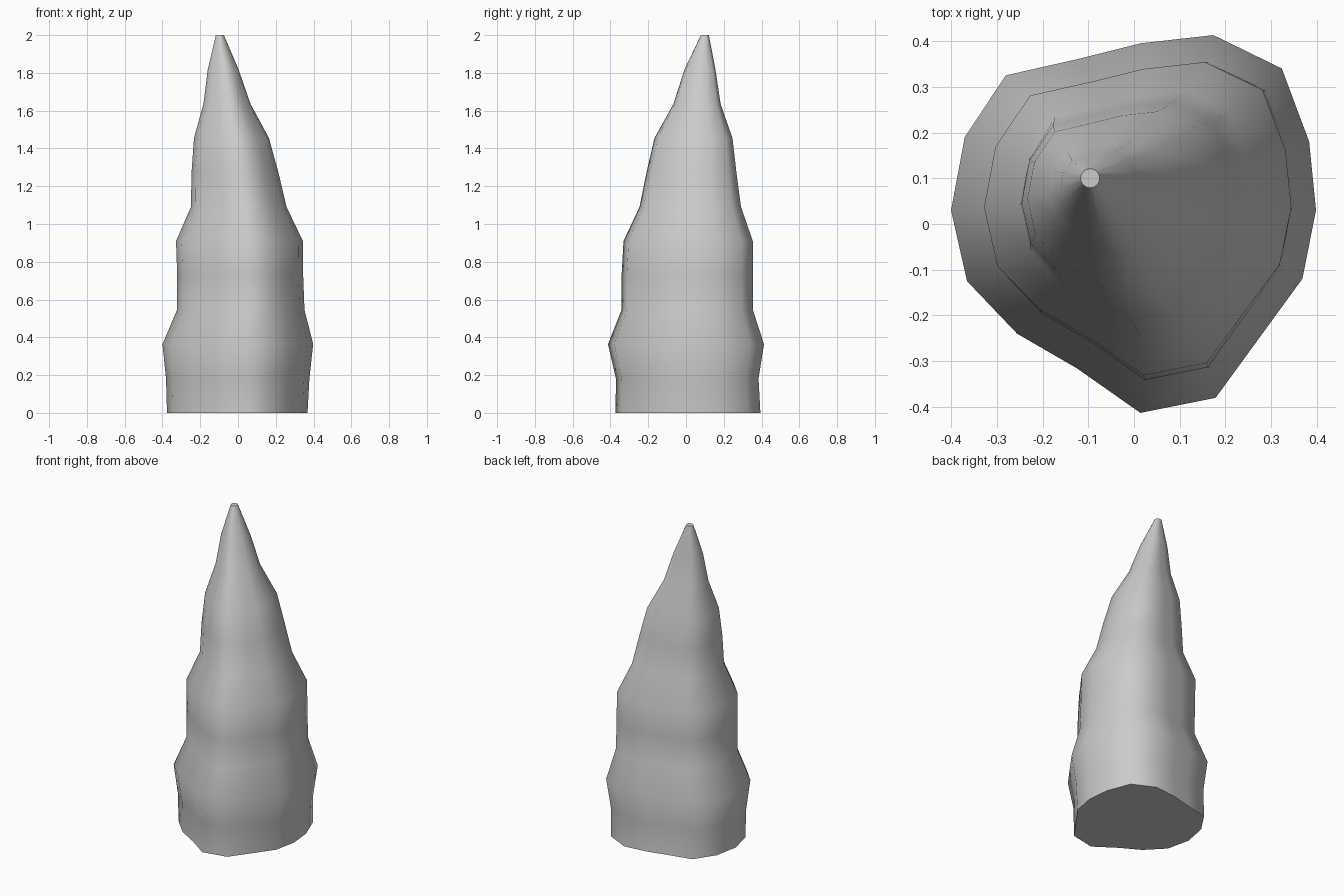
import bpy, bmesh, math

if "Cube" in bpy.data.objects:
    bpy.data.objects.remove(bpy.data.objects["Cube"])

# Irregular 16-sided cross-section (counter-clockwise from +x)
section = [(.40, .03), (.385, .18), (.325, .34), (.175, .413),
           (.015, .395), (-.125, .36), (-.28, .325), (-.37, .19),
           (-.40, .03), (-.365, -.125), (-.255, -.24), (-.125, -.315),
           (.015, -.413), (.18, -.38), (.275, -.25), (.37, -.12)]

# Extents of each evenly spaced ring: x min, x max, y min, y max
rings = [(-.376, .368, -.373, .394), (-.381, .378, -.371, .384),
         (-.400, .398, -.413, .413), (-.323, .352, -.341, .354),
         (-.322, .345, -.341, .354), (-.328, .344, -.331, .354),
         (-.249, .257, -.246, .291), (-.246, .214, -.209, .267),
         (-.233, .164, -.167, .246), (-.183, .066, -.066, .183),
         (-.160, .003, -.008, .156), (-.117, -.075, .079, .121)]

bm = bmesh.new()
loops = []
n = len(section)
for k, (x0, x1, y0, y1) in enumerate(rings):
    loop = []
    for i, (px, py) in enumerate(section):
        u, v = px / .40, py / .413
        if k == len(rings) - 1:  # round tip
            a = 2 * math.pi * i / n
            u, v = math.cos(a), math.sin(a)
        loop.append(bm.verts.new(((x0 + x1) / 2 + u * (x1 - x0) / 2,
                                  (y0 + y1) / 2 + v * (y1 - y0) / 2,
                                  2 * k / (len(rings) - 1))))
    loops.append(loop)

# Side walls
for a, b in zip(loops, loops[1:]):
    for i in range(n):
        j = (i + 1) % n
        bm.faces.new((a[i], a[j], b[j], b[i])).smooth = True

# Flat base and tip caps with sharp rims
caps = [bm.faces.new(loops[0][::-1]), bm.faces.new(loops[-1])]
for cap in caps:
    for e in cap.edges:
        e.smooth = False

mesh = bpy.data.meshes.new("stalagmite")
bm.to_mesh(mesh)
bm.free()
obj = bpy.data.objects.new("stalagmite", mesh)
bpy.context.collection.objects.link(obj)
